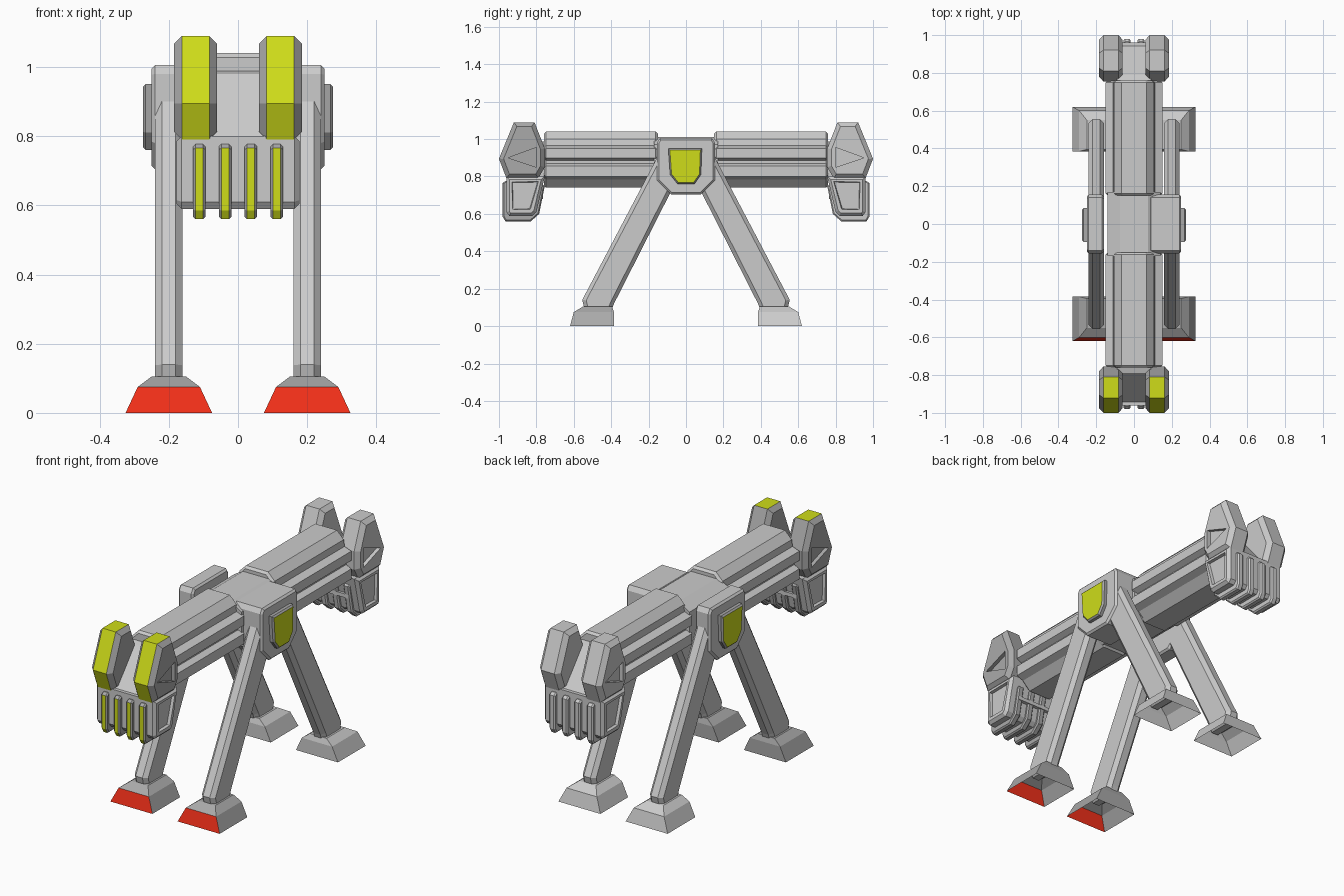
import bpy, bmesh

if "Cube" in bpy.data.objects:
    bpy.data.objects.remove(bpy.data.objects["Cube"])


def colour(name, rgb):
    m = bpy.data.materials.new(name)
    m.diffuse_color = (*rgb, 1)
    m.use_nodes = True
    m.node_tree.nodes["Principled BSDF"].inputs["Base Color"].default_value = m.diffuse_color
    return m


YELLOW = colour("yellow", (0.62, 0.72, 0.01))
RED = colour("red", (0.9, 0.03, 0.01))
GREY = colour("grey", (0.4, 0.4, 0.4))


def finish(name, bm, mat=None, pick=None):
    """Turn a bmesh into an object, painting the faces chosen by pick."""
    bmesh.ops.recalc_face_normals(bm, faces=bm.faces[:])
    bm.normal_update()
    me = bpy.data.meshes.new(name)
    if mat:
        me.materials.append(GREY)
        me.materials.append(mat)
        for f in bm.faces:
            if pick(f.normal, f.calc_center_median()):
                f.material_index = 1
    bm.to_mesh(me)
    bm.free()
    ob = bpy.data.objects.new(name, me)
    bpy.context.collection.objects.link(ob)
    return ob


def prism(name, profile, t0, t1, axis="x", s=1, bevel=0, recess=None, mat=None, pick=None):
    """Extrude a profile along x (profile in y,z) or y (profile in x,z), with chamfered ends."""
    bm = bmesh.new()
    rings = []
    for t in (t0, t1):
        if axis == "x":
            rings.append([bm.verts.new((t, s * a, b)) for a, b in profile])
        else:
            rings.append([bm.verts.new((a, t, b)) for a, b in profile])
    n = len(profile)
    caps = [bm.faces.new(r) for r in rings]
    for i in range(n):
        j = (i + 1) % n
        bm.faces.new((rings[0][i], rings[0][j], rings[1][j], rings[1][i]))
    bmesh.ops.recalc_face_normals(bm, faces=bm.faces[:])
    if bevel:
        edges = [e for c in caps for e in c.edges]
        bmesh.ops.bevel(bm, geom=edges, offset=bevel, segments=1, affect='EDGES', profile=0.5)
    if recess:
        bm.normal_update()
        ends = [f for f in bm.faces if abs(f.normal.x) > 0.99]
        bmesh.ops.inset_individual(bm, faces=ends, thickness=recess)
        bmesh.ops.inset_individual(bm, faces=ends, thickness=0.005, depth=-0.015)
    return finish(name, bm, mat, pick)


def mirrored(half):
    return half + [(-x, z) for x, z in reversed(half)]


# Central block joining the two beam halves
core = mirrored([(0.075, 1.01), (0.14, 0.97), (0.14, 0.80), (0.075, 0.75)])
prism("centre_block", core, -0.17, 0.17, axis="y")

# Ribbed beam halves
beam = mirrored([(0.065, 1.04), (0.105, 1.0), (0.11, 0.965), (0.15, 0.95), (0.15, 0.90),
                 (0.12, 0.885), (0.12, 0.87), (0.15, 0.855), (0.15, 0.80), (0.11, 0.785),
                 (0.065, 0.74)])
for s, end in ((-1, "front"), (1, "back")):
    prism(end + "_beam", beam, s * 0.15, s * 0.76, axis="y", bevel=0.012)

# Hip housings with yellow badges
hub = [(-0.14, 1.005), (0.14, 1.005), (0.155, 0.98), (0.155, 0.78), (0.08, 0.705),
       (-0.08, 0.705), (-0.155, 0.78), (-0.155, 0.98)]
badge = [(-0.095, 0.95), (0.085, 0.95), (0.08, 0.81), (0.045, 0.76), (-0.045, 0.76), (-0.085, 0.81)]
for sx, side in ((-1, "left"), (1, "right")):
    prism(side + "_hip_housing", hub, 0.08 if sx > 0 else -0.16, sx * 0.25, bevel=0.01)
    prism(side + "_hip_badge", badge, sx * 0.24, sx * 0.275, bevel=0.008,
          mat=YELLOW, pick=lambda n, c: abs(n.x) > 0.95)


def foot(name, sx, s):
    """Open-bottomed stepped foot; the front pair has a red toe."""
    bm = bmesh.new()
    rings = []
    # inner x, outer x, heel y, toe y, height
    for xa, xb, ya, yb, z in ((0.075, 0.325, 0.385, 0.62, 0), (0.11, 0.29, 0.385, 0.60, 0.075),
                              (0.15, 0.25, 0.395, 0.55, 0.105)):
        rings.append([bm.verts.new((sx * x, s * y, z))
                      for x, y in ((xa, ya), (xb, ya), (xb, yb), (xa, yb))])
    bottom = bm.faces.new(rings[0])
    bm.faces.new(rings[2])
    for lo, hi in zip(rings, rings[1:]):
        for i in range(4):
            j = (i + 1) % 4
            bm.faces.new((lo[i], lo[j], hi[j], hi[i]))
    bmesh.ops.recalc_face_normals(bm, faces=bm.faces[:])
    bmesh.ops.delete(bm, geom=[bottom], context='FACES_ONLY')
    if s < 0:
        return finish(name, bm, RED, lambda n, c: n.y < -0.8 and c.z < 0.07)
    return finish(name, bm)


# Four splayed legs and their feet
leg = [(0.555, 0.14), (0.54, 0.08), (0.40, 0.08), (0.385, 0.12), (0.07, 0.74), (0.08, 0.9), (0.15, 0.91)]
for s, end in ((-1, "front"), (1, "back")):
    for sx, side in ((-1, "left"), (1, "right")):
        prism(f"{end}_{side}_leg", leg, sx * 0.16, sx * 0.24, s=s, bevel=0.02)
        foot(f"{end}_{side}_foot", sx, s)

# Heads at both ends; only the front one is painted
prong = [(1.0, 0.895), (0.92, 1.09), (0.81, 1.09), (0.755, 0.95), (0.755, 0.85), (0.79, 0.79), (0.96, 0.79)]
notch = [(0.95, 0.90), (0.80, 0.955), (0.80, 0.85)]
saddle = [(0.72, 1.0), (0.79, 0.98), (0.95, 0.79), (0.77, 0.77)]
jaw = [(0.96, 0.80), (0.96, 0.61), (0.945, 0.59), (0.82, 0.59), (0.80, 0.61), (0.755, 0.80)]
fin = [(0.965, 0.777), (0.98, 0.765), (0.98, 0.585), (0.965, 0.56), (0.83, 0.56), (0.785, 0.60),
       (0.755, 0.75), (0.80, 0.777)]
rail = [(0.80, 0.70), (0.80, 0.68), (0.765, 0.68), (0.765, 0.70)]
for s, end in ((-1, "front"), (1, "back")):
    paint = YELLOW if s < 0 else None
    prism(end + "_head_saddle", saddle, -0.09, 0.09, s=s)
    prism(end + "_jaw", jaw, -0.178, 0.178, s=s, bevel=0.015, recess=0.02)
    prism(end + "_jaw_rail", rail, -0.12, 0.12, s=s)
    for i, x in enumerate((-0.112, -0.037, 0.037, 0.112)):
        prism(f"{end}_jaw_fin_{i + 1}", fin, x - 0.018, x + 0.018, s=s, bevel=0.007,
              mat=paint, pick=lambda n, c: n.y < -0.8 and abs(n.x) < 0.1)
    for sx, side in ((-1, "left"), (1, "right")):
        p = prism(f"{end}_{side}_prong", prong, sx * 0.06, sx * 0.185, s=s, bevel=0.023, mat=paint,
                  pick=lambda n, c: abs(n.x) < 0.1 and n.z > -0.6 and c.y < -0.84)
        # wedge recess in the outer cheek
        cutter = prism(f"{end}_{side}_cheek_cutter", notch, sx * 0.165, sx * 0.21, s=s)
        cutter.hide_render = True
        cutter.hide_set(True)
        cut = p.modifiers.new("cheek_recess", 'BOOLEAN')
        cut.operation = 'DIFFERENCE'
        cut.solver = 'EXACT'
        cut.object = cutter
